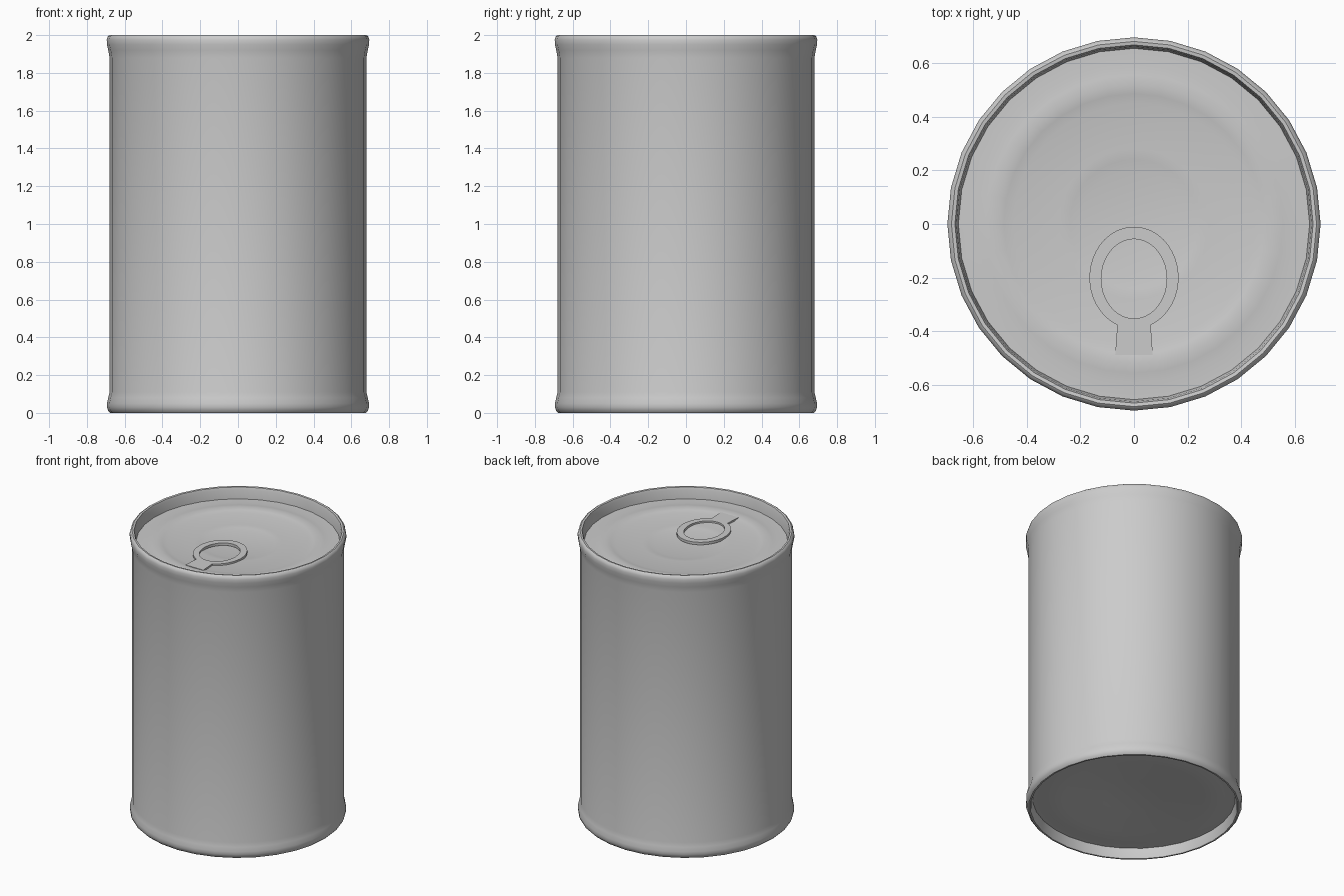
import bpy, bmesh, math

if "Cube" in bpy.data.objects:
    bpy.data.objects.remove(bpy.data.objects["Cube"])

SEGMENTS = 32

metal = bpy.data.materials.new("plain grey metal")
metal.diffuse_color = (0.6, 0.6, 0.6, 1)
metal.use_nodes = True
metal.node_tree.nodes["Principled BSDF"].inputs["Base Color"].default_value = metal.diffuse_color


def lathe(name, profile, angle):
    """Spin a (radius, height) profile about z; a zero radius makes a pole."""
    bm = bmesh.new()
    rings = []
    for r, z in profile:
        n = SEGMENTS if r > 0 else 1
        rings.append([bm.verts.new((r * math.cos(2 * math.pi * i / SEGMENTS),
                                    r * math.sin(2 * math.pi * i / SEGMENTS), z))
                      for i in range(n)])
    for a, b in zip(rings, rings[1:]):
        for i in range(SEGMENTS):
            j = (i + 1) % SEGMENTS
            quad = [a[i % len(a)], a[j % len(a)], b[j % len(b)], b[i % len(b)]]
            bm.faces.new(list(dict.fromkeys(quad)))
    bmesh.ops.recalc_face_normals(bm, faces=bm.faces)
    mesh = bpy.data.meshes.new(name)
    bm.to_mesh(mesh)
    bm.free()
    mesh.materials.append(metal)
    obj = bpy.data.objects.new(name, mesh)
    bpy.context.collection.objects.link(obj)
    bpy.context.view_layer.objects.active = obj
    obj.select_set(True)
    bpy.ops.object.shade_smooth_by_angle(angle=math.radians(angle))
    obj.select_set(False)
    return obj


# can: recessed beaded base, straight wall, rolled rims, recessed lid with pressed rings
lathe("can_body", [
    (0, 0.08), (0.2, 0.08), (0.26, 0.072), (0.45, 0.072), (0.52, 0.064),
    (0.58, 0.07), (0.652, 0.07), (0.661, 0.012), (0.665, 0.0),
    (0.676, 0.0), (0.688, 0.012), (0.694, 0.03), (0.694, 0.05), (0.687, 0.08),
    (0.68, 0.11),
    (0.68, 1.88), (0.687, 1.92), (0.694, 1.95), (0.695, 1.975), (0.69, 1.993),
    (0.68, 2.0), (0.667, 1.998), (0.661, 1.98), (0.654, 1.92),
    (0.59, 1.92), (0.555, 1.924), (0.52, 1.928), (0.485, 1.922), (0.45, 1.914),
    (0.28, 1.914), (0.24, 1.91), (0.2, 1.903), (0, 1.903)], 40)


# pull tab: flat ring with a short flared stem
def add_loop(curve, points):
    spline = curve.splines.new("POLY")
    spline.points.add(len(points) - 1)
    for p, (x, y) in zip(spline.points, points):
        p.co = (x, y, 0, 1)
    spline.use_cyclic_u = True


def arc(cy, rx, ry, start, end, n):
    angles = [math.radians(start + (end - start) * i / (n - 1)) for i in range(n)]
    return [(rx * math.cos(a), cy + ry * math.sin(a)) for a in angles]


curve = bpy.data.curves.new("pull_tab", "CURVE")
curve.dimensions = "2D"
curve.fill_mode = "BOTH"
curve.extrude = 0.009
add_loop(curve, arc(-0.2, 0.166, 0.19, -68, 248, 36) + [(-0.07, -0.488), (0.07, -0.488)])
add_loop(curve, arc(-0.204, 0.122, 0.148, 0, 350, 36))
curve.materials.append(metal)
tab = bpy.data.objects.new("pull_tab", curve)
tab.location.z = 1.917
bpy.context.collection.objects.link(tab)
bpy.context.view_layer.objects.active = tab
tab.select_set(True)
bpy.ops.object.convert(target="MESH")
bpy.ops.object.shade_smooth_by_angle(angle=math.radians(30))
